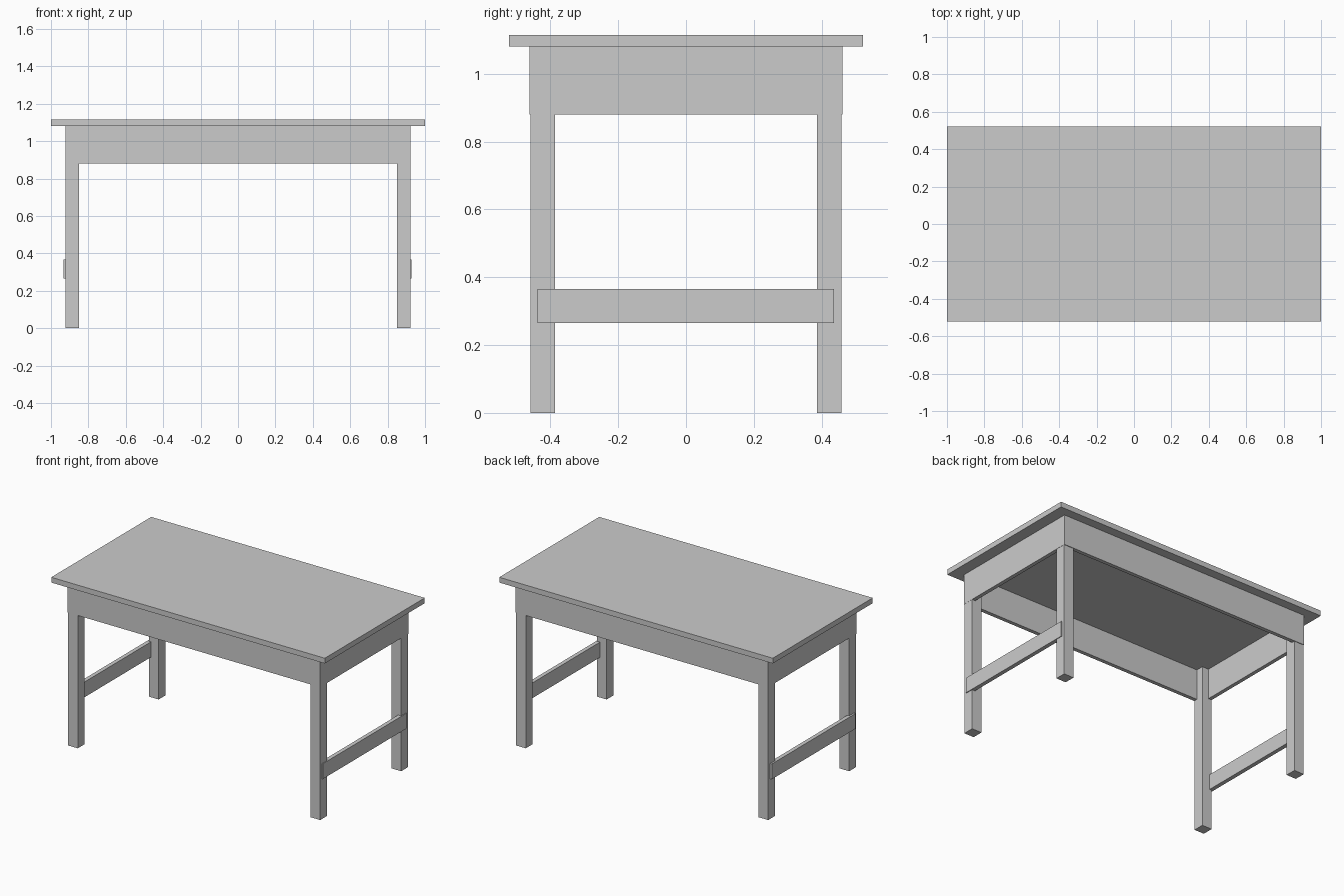
import bpy

if "Cube" in bpy.data.objects:
    bpy.data.objects.remove(bpy.data.objects["Cube"])


def box(name, x, y, z):
    """Add a box spanning the given (min, max) range on each axis."""
    spans = (x, y, z)
    bpy.ops.mesh.primitive_cube_add(size=1, location=[(a + b) / 2 for a, b in spans])
    obj = bpy.context.object
    obj.name = name
    obj.scale = [abs(b - a) for a, b in spans]
    bpy.ops.object.transform_apply(location=False, rotation=False, scale=True)
    return obj


TOP_UNDER, APRON_LOW = 1.08, 0.88
AX, AY, BOARD = 0.923, 0.462, 0.025   # apron outer half sizes, board thickness
LX, LY, LEG = 0.922, 0.458, 0.071     # leg outer half sizes, leg width

# Table top
box("table_top", (-1, 1), (-0.522, 0.522), (TOP_UNDER, 1.115))

# Long aprons, front and back
for name, s in (("front", -1), ("back", 1)):
    box(name + "_apron", (-AX, AX), (s * (AY - BOARD), s * AY), (APRON_LOW, TOP_UNDER))

# End aprons (fitted between the long ones) and low stretchers on the leg faces
for name, s, outer in (("left", -1, 0.934), ("right", 1, 0.927)):
    box(name + "_apron", (s * (AX - BOARD), s * AX), (BOARD - AY, AY - BOARD), (APRON_LOW, TOP_UNDER))
    box(name + "_stretcher", (s * (outer - 0.027), s * outer), (-0.438, 0.437), (0.265, 0.366))

# Square legs running up inside the aprons to the table top
for xn, sx in (("left", -1), ("right", 1)):
    for yn, sy in (("front", -1), ("back", 1)):
        box(f"{yn}_{xn}_leg", (sx * (LX - LEG), sx * LX), (sy * (LY - LEG), sy * LY), (0, TOP_UNDER))
